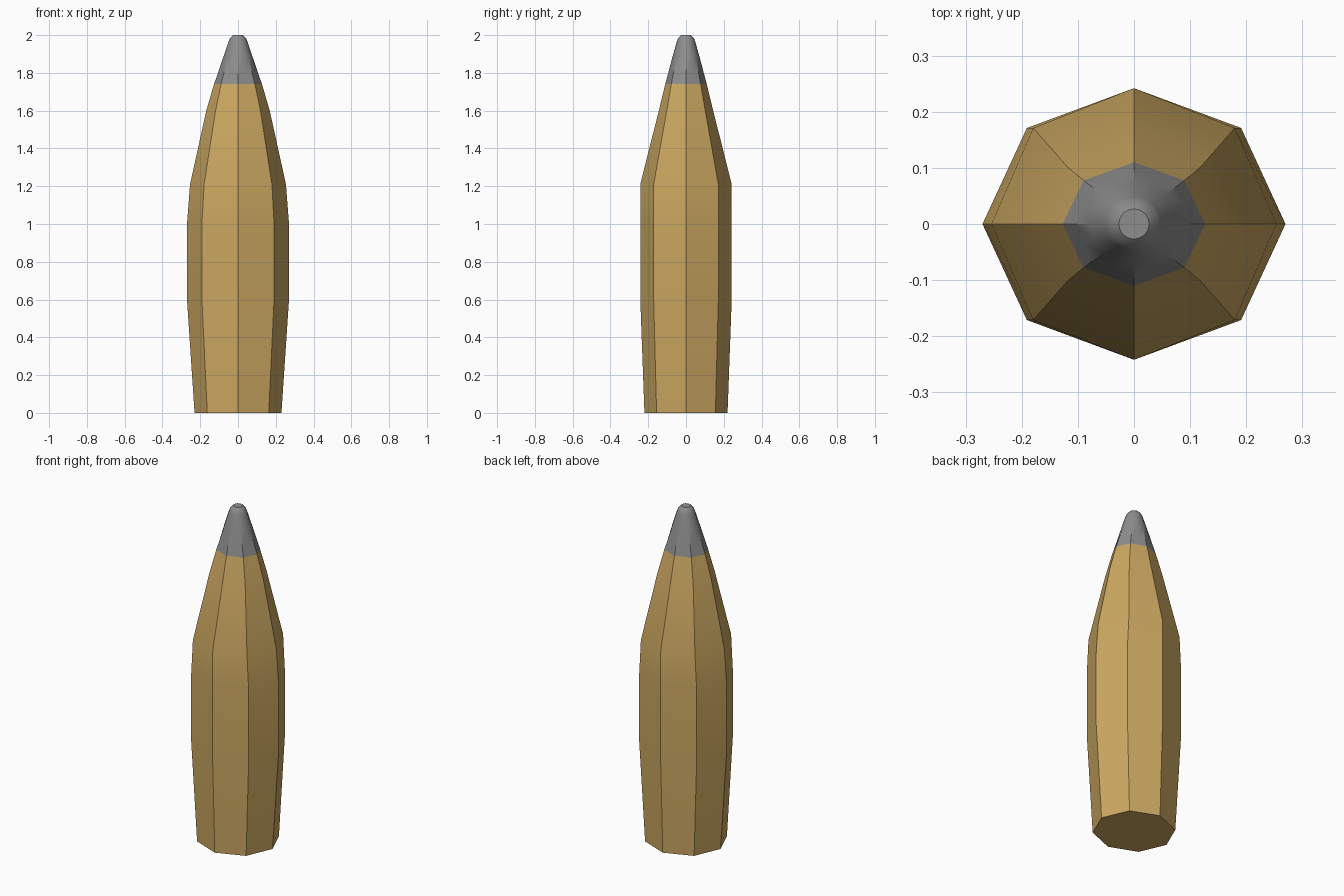
import bpy, bmesh
from math import sin, cos, pi, radians

cube = bpy.data.objects.get("Cube")
if cube:
    bpy.data.objects.remove(cube, do_unlink=True)


def make_material(name, color):
    mat = bpy.data.materials.new(name)
    mat.use_nodes = True
    mat.diffuse_color = color
    bsdf = mat.node_tree.nodes["Principled BSDF"]
    bsdf.inputs["Base Color"].default_value = color
    return mat


def ring_points(z, rx, ry, roundness):
    """Sixteen points on an octagon whose side midpoints bulge to a circle."""
    points = []
    for i in range(16):
        a = i * pi / 8
        r = 1 if i % 2 == 0 else cos(pi / 8) * (1 - roundness) + roundness
        points.append((rx * r * cos(a), ry * r * sin(a), z))
    return points


def octagon_points(z, rx, ry, _):
    return [(rx * cos(i * pi / 4), ry * sin(i * pi / 4), z) for i in range(8)]


def loft(name, rings, points, mat, cap_bottom, cap_top):
    bm = bmesh.new()
    loops = [[bm.verts.new(p) for p in points(*ring)] for ring in rings]
    for low, high in zip(loops, loops[1:]):
        n = len(low)
        for i in range(n):
            j = (i + 1) % n
            bm.faces.new((low[i], low[j], high[j], high[i]))
    if cap_bottom:
        bm.faces.new(loops[0][::-1])
    if cap_top:
        bm.faces.new(loops[-1])
    mesh = bpy.data.meshes.new(name)
    bm.to_mesh(mesh)
    bm.free()
    mesh.materials.append(mat)
    obj = bpy.data.objects.new(name, mesh)
    bpy.context.collection.objects.link(obj)
    bpy.ops.object.select_all(action="DESELECT")
    obj.select_set(True)
    bpy.context.view_layer.objects.active = obj
    bpy.ops.object.shade_smooth_by_angle(angle=radians(32))
    return obj


brass = make_material("brass", (0.60, 0.39, 0.12, 1))
lead = make_material("lead grey", (0.27, 0.27, 0.27, 1))

# Eight-sided jacket: height, half width, half depth, roundness
jacket = [(0, 0.23, 0.22, 0), (0.6, 0.27, 0.242, 0), (1.0, 0.27, 0.242, 0),
          (1.21, 0.254, 0.242, 0), (1.6, 0.168, 0.144, 0), (1.74, 0.127, 0.11, 0)]
loft("jacket", jacket, octagon_points, brass, True, False)

# Nose tip, turning from octagon to a rounded end
tip = [(1.74, 0.127, 0.11, 0), (1.8, 0.106, 0.094, 0.2), (1.88, 0.079, 0.073, 0.6),
       (1.965, 0.05, 0.049, 1), (1.985, 0.042, 0.042, 1), (2.0, 0.027, 0.027, 1)]
loft("nose_tip", tip, ring_points, lead, False, True)
